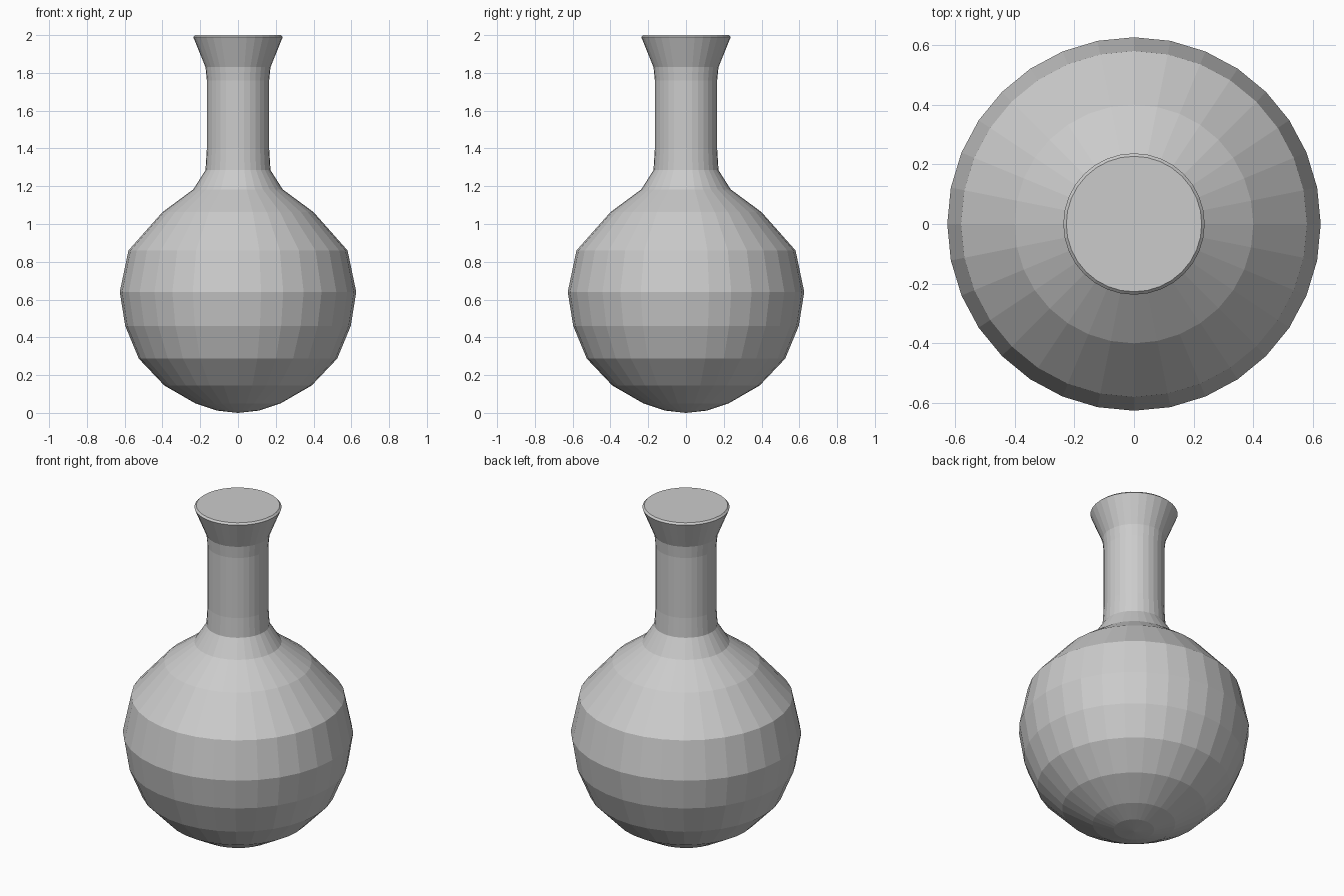
import bpy, bmesh
from math import cos, sin, tau

if "Cube" in bpy.data.objects:
    bpy.data.objects.remove(bpy.data.objects["Cube"])

SIDES = 32

# Flask outline from the base up to the stopper rim: (radius, height)
PROFILE = [
    (0.11, 0.012), (0.225, 0.05), (0.39, 0.145), (0.525, 0.287), (0.597, 0.46),
    (0.626, 0.64), (0.58, 0.86), (0.40, 1.063), (0.237, 1.183),
    (0.172, 1.285), (0.165, 1.40), (0.165, 1.76), (0.172, 1.83),
    (0.237, 1.99), (0.227, 2.0),
]

bm = bmesh.new()
rings = [[bm.verts.new((r * cos(tau * i / SIDES), r * sin(tau * i / SIDES), z))
          for i in range(SIDES)] for r, z in PROFILE]

# Walls between neighbouring rings
for low, high in zip(rings, rings[1:]):
    for i in range(SIDES):
        j = (i + 1) % SIDES
        bm.faces.new((low[i], low[j], high[j], high[i]))

# Rounded base closes to a point, mouth closes with a flat cap
base = bm.verts.new((0, 0, 0))
for i in range(SIDES):
    bm.faces.new((base, rings[0][(i + 1) % SIDES], rings[0][i]))
bm.faces.new(rings[-1])

bmesh.ops.recalc_face_normals(bm, faces=bm.faces)
mesh = bpy.data.meshes.new("round_flask")
bm.to_mesh(mesh)
bm.free()
flask = bpy.data.objects.new("round_flask", mesh)
bpy.context.collection.objects.link(flask)
